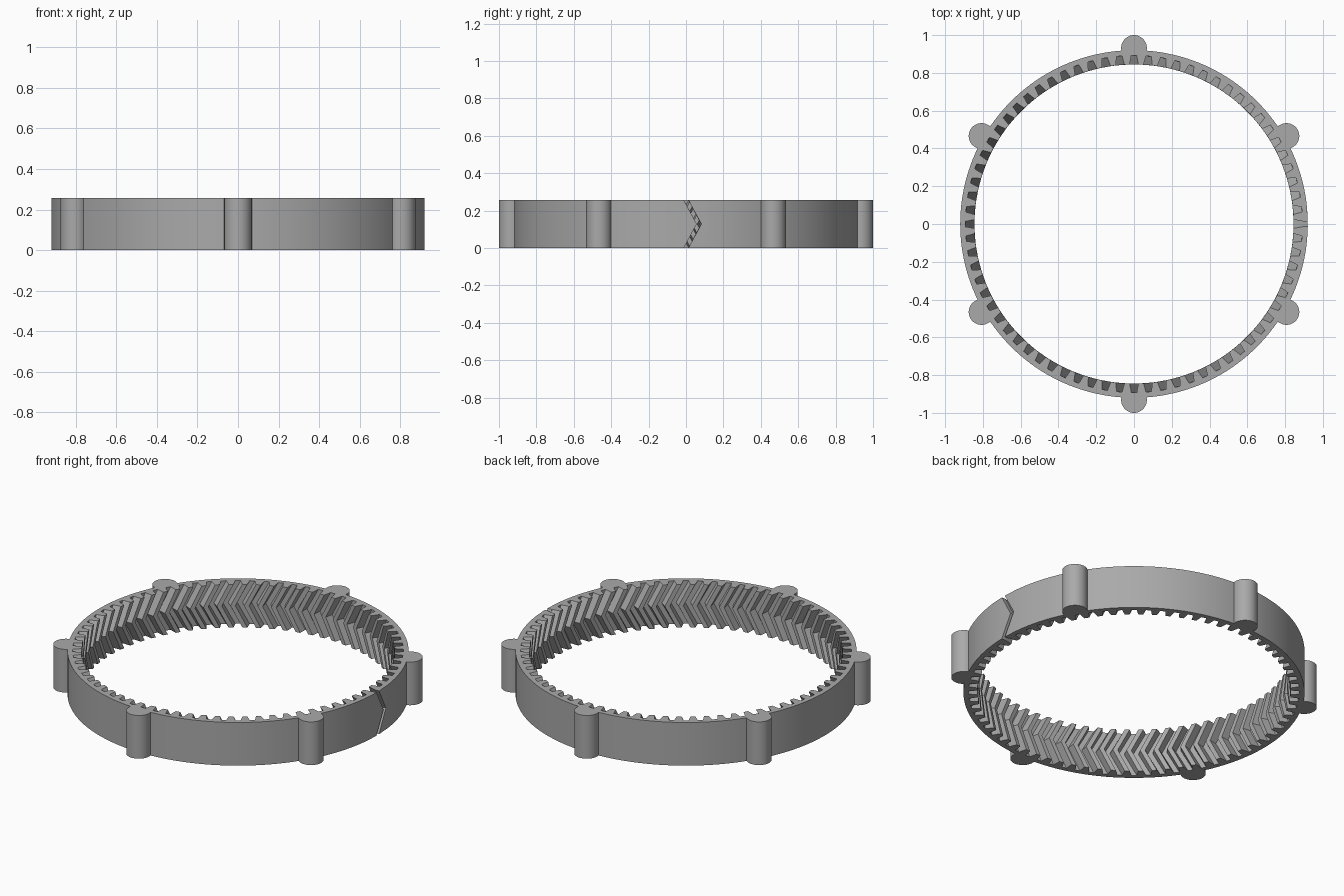
import bpy
import bmesh
from math import acos, asin, cos, sin, pi, radians, tau

if "Cube" in bpy.data.objects:
    bpy.data.objects.remove(bpy.data.objects["Cube"])

HEIGHT = 0.257
OUTER = 0.92
LUG_DIST, LUG_R = 0.932, 0.068
TIP_R, ROOT_R = 0.845, 0.892
TEETH = 72
TWIST = 0.076                      # herringbone advance at mid height
SLIT = 0.0125 / OUTER              # half angle of the slit
# Half gap between teeth, as (radius, half width), from tip to root
FLANK = [(TIP_R, 0.0235), (0.87, 0.0185), (ROOT_R, 0.0145)]


def polar(r, a):
    return (r * cos(a), r * sin(a))


def outer_outline():
    """Fixed part of the outer wall: arcs joined by round lugs."""
    t_end = acos((OUTER**2 - LUG_DIST**2 - LUG_R**2) / (2 * LUG_DIST * LUG_R))
    half = asin(LUG_R * sin(t_end) / OUTER)
    pts = []

    def arc(a0, a1):
        n = max(2, round((a1 - a0) / radians(2)))
        pts.extend(polar(OUTER, a0 + (a1 - a0) * i / n) for i in range(n + 1))

    start = 0.1
    for k in range(6):
        c = radians(30 + 60 * k)
        arc(start, c - half)
        cx, cy = polar(LUG_DIST, c)
        steps = 24
        for i in range(1, steps):
            dx, dy = polar(LUG_R, c - t_end + 2 * t_end * i / steps)
            pts.append((cx + dx, cy + dy))
        start = c + half
    arc(start, tau - 0.025)
    return pts


def inner_outline(twist):
    """Toothed bore, clockwise, starting and ending at the slit."""
    pts = []
    pitch = tau / TEETH
    for k in range(TEETH, -1, -1):
        c = k * pitch + twist
        if k < TEETH:              # flank from tip to root
            pts += [polar(r, c + w / r) for r, w in FLANK]
        if k > 0:                  # flank from root back to tip, then the tip
            pts += [polar(r, c - w / r) for r, w in reversed(FLANK)]
            pts.append(polar(TIP_R, c - pitch / 2))
    return pts


def outline(twist):
    mid_r = ROOT_R
    return ([polar(OUTER, twist + SLIT)] + outer_outline()
            + [polar(OUTER, tau + twist - SLIT), polar(mid_r, tau + twist - SLIT)]
            + inner_outline(twist) + [polar(mid_r, twist + SLIT)])


# Split herringbone ring gear with six lugs, stacked from twisted layers
bm = bmesh.new()
layers = []
for z, twist in ((0, 0), (HEIGHT / 2, TWIST), (HEIGHT, 0)):
    layers.append([bm.verts.new((x, y, z)) for x, y in outline(twist)])
for low, high in zip(layers, layers[1:]):
    n = len(low)
    for i in range(n):
        j = (i + 1) % n
        bm.faces.new((low[i], low[j], high[j], high[i]))
bm.faces.new(layers[0][::-1])
bm.faces.new(layers[-1])

mesh = bpy.data.meshes.new("ring_gear")
bm.to_mesh(mesh)
bm.free()
ring = bpy.data.objects.new("ring_gear", mesh)
bpy.context.collection.objects.link(ring)

# Plain grey
grey = bpy.data.materials.new("plain_grey")
grey.use_nodes = True
colour = (0.4, 0.4, 0.4, 1)
grey.diffuse_color = colour
grey.node_tree.nodes["Principled BSDF"].inputs["Base Color"].default_value = colour
mesh.materials.append(grey)

bpy.ops.object.select_all(action="DESELECT")
ring.select_set(True)
bpy.context.view_layer.objects.active = ring
bpy.ops.object.shade_smooth_by_angle(angle=radians(30))
